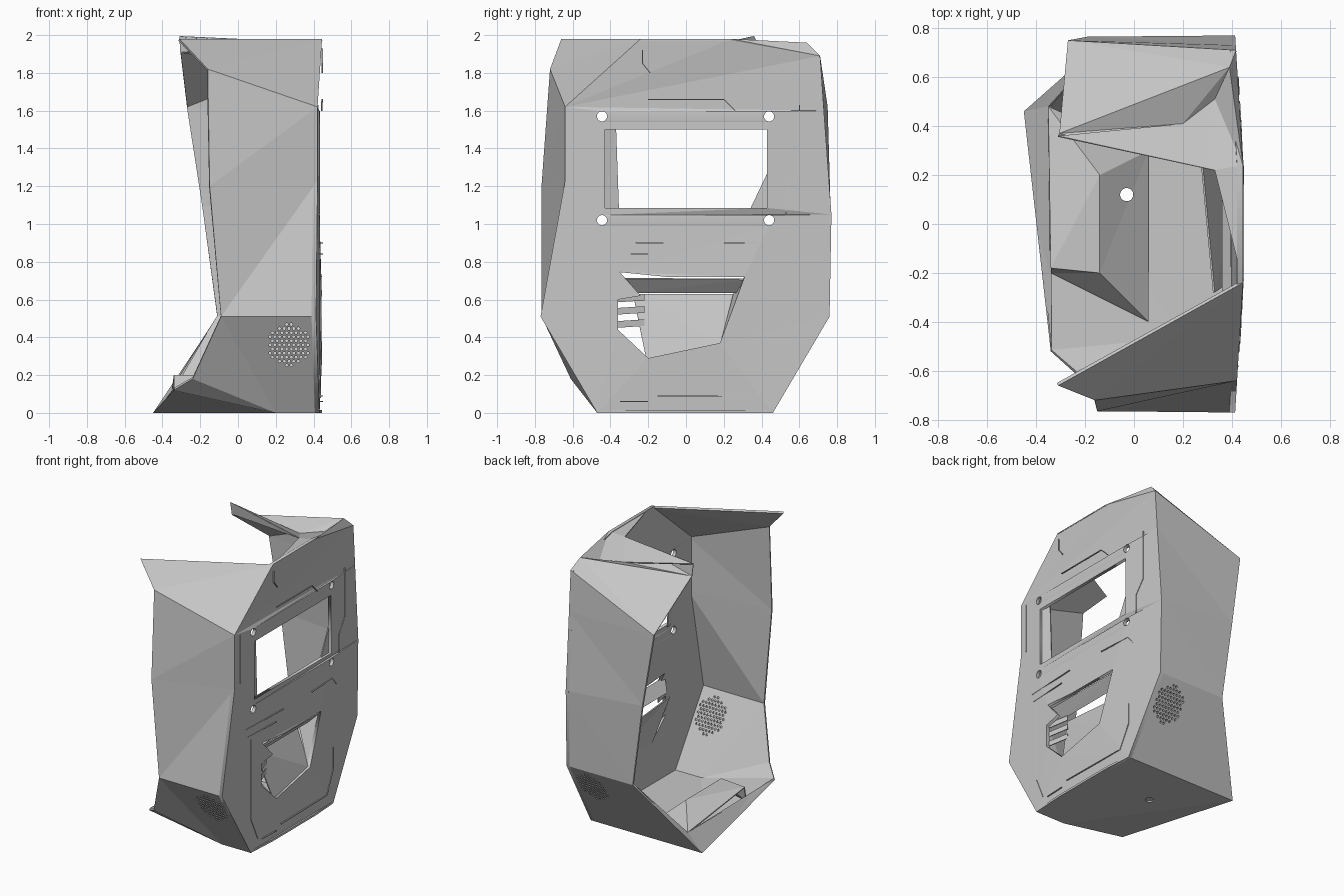
import bpy, bmesh, math
from mathutils import Vector

cube = bpy.data.objects.get("Cube")
if cube:
    bpy.data.objects.remove(cube, do_unlink=True)

grey = bpy.data.materials.new("plain grey")
grey.use_nodes = True
grey.diffuse_color = (0.57, 0.57, 0.57, 1)
grey.node_tree.nodes["Principled BSDF"].inputs["Base Color"].default_value = (0.57, 0.57, 0.57, 1)


def finish(bm, name):
    mesh = bpy.data.meshes.new(name)
    bmesh.ops.recalc_face_normals(bm, faces=bm.faces)
    bm.to_mesh(mesh)
    bm.free()
    mesh.materials.clear()
    mesh.materials.append(grey)
    ob = bpy.data.objects.new(name, mesh)
    bpy.context.collection.objects.link(ob)
    return ob


def sheet(name, faces, thick=0.015):
    """Thin folded sheet made from corner lists."""
    bm = bmesh.new()
    for pts in faces:
        bm.faces.new([bm.verts.new(p) for p in pts])
    bmesh.ops.remove_doubles(bm, verts=bm.verts, dist=0.0005)
    bmesh.ops.recalc_face_normals(bm, faces=bm.faces)
    bmesh.ops.triangulate(bm, faces=[f for f in bm.faces if len(f.verts) == 4])
    ob = finish(bm, name)
    mod = ob.modifiers.new("Thickness", 'SOLIDIFY')
    mod.thickness, mod.offset = thick, -1
    return ob


def prism(bm, base, depth):
    """Closed prism from a flat base swept along a vector."""
    face = bm.faces.new([bm.verts.new(p) for p in base])
    new = bmesh.ops.extrude_face_region(bm, geom=[face], use_keep_orig=True)["geom"]
    bmesh.ops.translate(bm, vec=depth, verts=[v for v in new if isinstance(v, bmesh.types.BMVert)])


def ring(r, sides):
    return [(r * math.cos(math.tau * i / sides), r * math.sin(math.tau * i / sides)) for i in range(sides)]


def px(y):
    """Panel surface: flat middle, sides falling back slightly."""
    return 0.445 - 0.06 * max(0, abs(y) - 0.24)


def on_panel(pairs):
    return [(px(y), y, z) for y, z in pairs]


# Display panel: filled outline with window, screw holes and pocket opening
half = 0.012
outline = [(-.24, 1.98), (-.64, 1.62), (-.64, 1.23), (-.77, .51), (-.47, 0), (-.24, 0), (.24, 0),
           (.46, 0), (.76, .51), (.77, 1.05), (.73, 1.6), (.71, 1.89), (.24, 1.98)]
shapes = [
    outline,
    [(-.43, 1.085), (.43, 1.085), (.43, 1.5), (-.43, 1.5)],
    [(-.35, .745), (-.1, .72), (.31, .72), (.18, .37), (-.2, .29), (-.36, .44), (-.36, .6), (-.24, .62)]]
for y in (-.445, .44):
    for z in (1.02, 1.57):
        shapes.append([(y + a, z + b) for a, b in ring(.027, 20)])
curve = bpy.data.curves.new("panel_outline", 'CURVE')
curve.dimensions, curve.fill_mode, curve.extrude = '2D', 'BOTH', half
for shape in shapes:
    spline = curve.splines.new('POLY')
    spline.points.add(len(shape) - 1)
    for point, (y, z) in zip(spline.points, shape):
        point.co = (y, z, 0, 1)
    spline.use_cyclic_u = True
helper = bpy.data.objects.new("panel_outline", curve)
bpy.context.collection.objects.link(helper)
flat = bpy.data.meshes.new_from_object(helper)
bm = bmesh.new()
bm.from_mesh(flat)
bpy.data.objects.remove(helper, do_unlink=True)
for v in bm.verts:
    y, z, x = v.co
    v.co = (px(y) - half + x, y, z)
bmesh.ops.remove_doubles(bm, verts=bm.verts, dist=0.0005)
finish(bm, "display_panel")

# Corners where the walls meet the panel
B1, B2, B3, B4 = on_panel(outline[1:5])
R4, R3, R2, R1, R0 = on_panel(outline[7:12])
D, D0, P0, P = on_panel([outline[0], outline[5], outline[6], outline[12]])

# Wall, base and roof corners
A1, A2, A3 = (-.16, -.72, 1.82), (-.15, -.765, 1.2), (-.09, -.765, .51)
C = (-.31, -.66, 1.98)
J, K, S, T = (-.24, -.61, .18), (-.34, -.52, .12), (.2, -.47, 0), (-.45, .46, 0)
H, Q2, Q3 = (-.27, .75, 1.62), (-.19, .765, 1.1), (-.11, .76, .51)
E, E2, G = (-.31, .36, 1.995), (-.305, .37, 1.91), (.39, .64, 1.96)
F, V1, V2 = (.33, .22, 1.965), (.2, .41, 1.89), (.33, .51, 1.9)
L1, L2, L3, L4 = (-.35, .48, .13), (-.34, -.18, .2), (-.14, -.2, .2), (-.14, .2, .2)
M1, M2, M3 = (.06, -.4, .04), (.06, .3, .02), (-.34, -.2, .1)

# Side walls and base in one folded shell
shell = sheet("side_walls_and_base", [
    [C, D, B1, A1], [A1, B1, B2, A2], [A2, B2, B3, A3],
    [A3, B3, B4, S], [A3, S, J], [J, S, K], [S, T, K], [L1, K, T],
    [S, B4, D0, P0, R4, T],
    [T, R4, R3, Q3], [T, Q3, L1], [Q3, R3, R2, Q2], [Q2, R2, R1, H], [H, R1, R0]])

# Folded roof at the back
sheet("back_roof", [[H, R0, G, E2], [E2, G, V2, V1]], 0.008)
sheet("roof_fold", [[E, V1, F], [F, V1, V2, P], [P, V2, G, R0], [F, P, D]], 0.008)
sheet("roof_spike", [[E, F, E2], [E2, F, V1]], 0.004)

# Raised block on the floor
block = sheet("floor_block", [[L1, L2, L3, L4], [L4, L3, M1, M2], [L2, M3, M1, L3], [L1, L4, M2]], 0.01)

# Fine ridge lines on the panel
lines = [
    [(-.47, .81), (-.47, .24), (-.4, .08)], [(-.35, .06), (-.2, .06)],
    [(-.15, .09), (.38, .09), (.46, .25), (.46, .4)],
    [(-.52, .9), (-.12, .9)], [(-.5, .84), (-.2, .84)], [(.2, .9), (.45, .9), (.5, .84)],
    [(.6, 1.63), (.6, 1.28), (.53, 1.18), (.53, 1.05)], [(-.58, 1.6), (-.58, 1.25)],
    [(-.2, 1.66), (.2, 1.66), (.26, 1.6)], [(-.23, 1.93), (-.23, 1.85), (-.19, 1.8)]]
bm = bmesh.new()
for line in lines:
    for a, b in zip(on_panel(line), on_panel(line[1:])):
        a, b = Vector(a), Vector(b)
        side = (b - a).cross(Vector((1, 0, 0))).normalized() * .0025
        sink = Vector((-.004, 0, 0))
        prism(bm, [p + sink for p in (a - side, b - side, b + side, a + side)], Vector((.008, 0, 0)))
finish(bm, "panel_ridges")

# Round field of vent holes through both lower walls, and a cable hole in the base
bm = bmesh.new()
step = .025
for row in range(-5, 6):
    for col in range(-5, 6):
        x, z = (col + (row % 2) / 2) * step, row * step * .866
        if math.hypot(x, z) < .112:
            prism(bm, [(.27 + x + a, -1, .36 + z + b) for a, b in ring(.008, 6)], Vector((0, 2, 0)))
prism(bm, [(-.03 + a, .12 + b, -.1) for a, b in ring(.027, 20)], Vector((0, 0, .5)))
cutter = finish(bm, "vent_cutter")
cutter.hide_render = True
cutter.hide_viewport = True
for ob in (shell, block):
    mod = ob.modifiers.new("Cut", 'BOOLEAN')
    mod.operation, mod.solver, mod.object = 'DIFFERENCE', 'EXACT', cutter

# Baffle behind the rear vent
sheet("vent_baffle", [[(.15, .55, .24), (.39, .55, .24), (.39, .69, .48), (.15, .69, .48)]], 0.006)

# Slanted plates inside the pocket
sheet("pocket_plate", [[(.33, -.28, .63), (.28, .25, .63), (.43, .19, .365), (.43, -.21, .28)]], 0.008)
sheet("pocket_top_plate", [[(.425, -.37, .715), (.425, .32, .71), (.36, .28, .64), (.36, -.3, .64)]], 0.008)
sheet("pocket_cheek", [[(.43, .315, .73), (.3, .25, .63), (.43, .18, .36)]], 0.006)
for z in (.45, .52, .585):
    sheet("pocket_louvre", [[(.42, -.37, z), (.38, -.22, z + .01), (.38, -.22, z + .045), (.42, -.37, z + .035)]], 0.006)

# Window jamb and corner gusset
sheet("window_jamb", [[(.42, -.44, 1.08), (.42, -.44, 1.505), (.4, -.37, 1.505), (.4, -.355, 1.08)]], 0.008)
sheet("window_gusset", [[(.41, .34, 1.08), (.41, .44, 1.08), (.41, .44, 1.29)]], 0.008)
